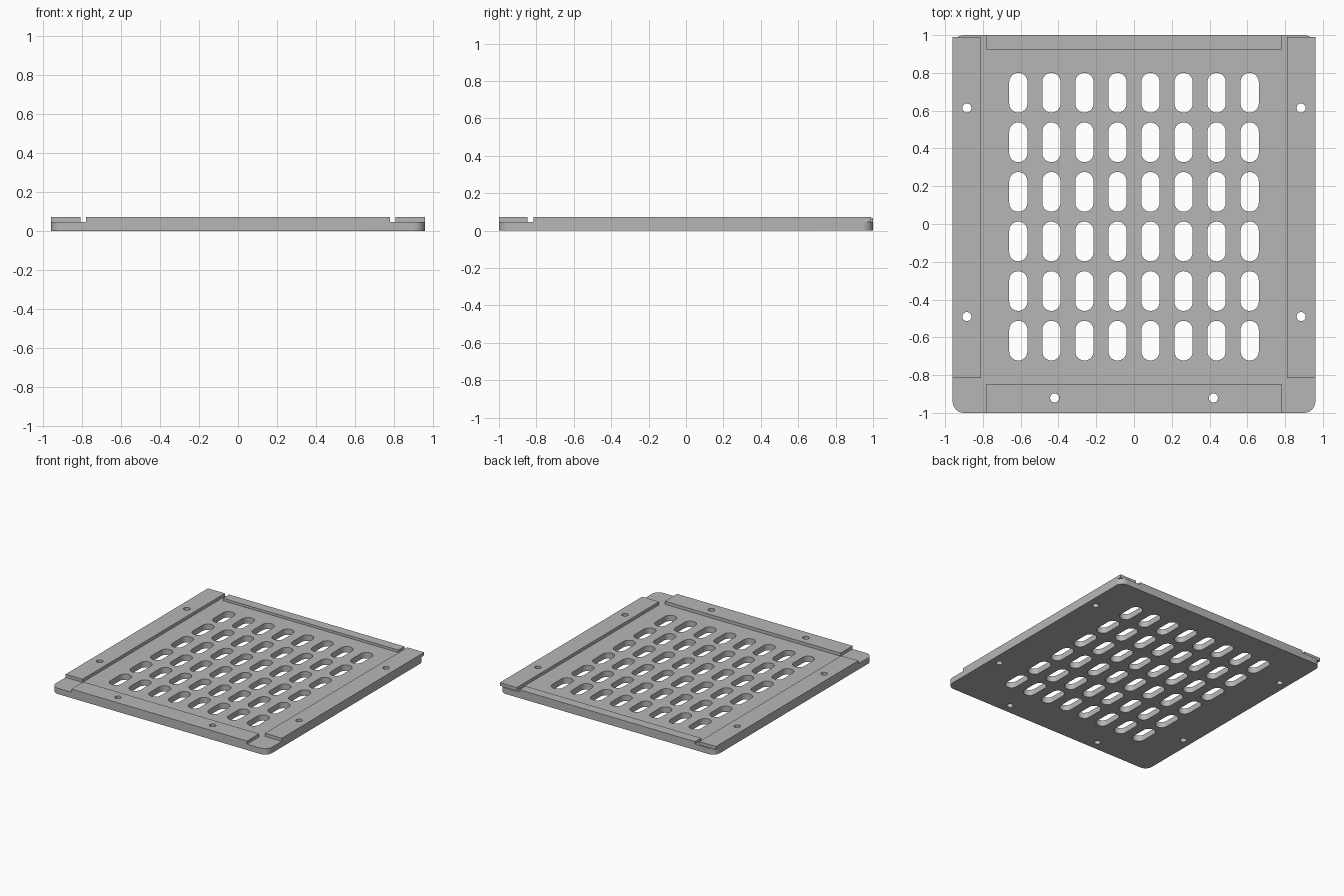
import bpy
from math import pi, cos, sin

cube = bpy.data.objects.get("Cube")
if cube:
    bpy.data.objects.remove(cube, do_unlink=True)

grey = bpy.data.materials.new("sheet grey")
grey.use_nodes = True
grey.diffuse_color = (0.47, 0.47, 0.47, 1)
grey.node_tree.nodes["Principled BSDF"].inputs["Base Color"].default_value = grey.diffuse_color


def rounded(cx, cy, w, h, r, steps=8):
    """Outline of a rectangle with rounded corners (slot or circle when r is large)."""
    points = []
    for k, (sx, sy) in enumerate([(1, 1), (-1, 1), (-1, -1), (1, -1)]):
        for i in range(steps + 1):
            a = (k + i / steps) * pi / 2
            points.append((cx + sx * (w / 2 - r) + r * cos(a),
                           cy + sy * (h / 2 - r) + r * sin(a)))
    return points


def rectangle(x0, x1, y0, y1):
    return [(x0, y0), (x1, y0), (x1, y1), (x0, y1)]


def sheet(name, outlines, z0, z1):
    """Flat sheet: first outline is the rim, the others are cut through."""
    curve = bpy.data.curves.new(name, "CURVE")
    curve.dimensions = "2D"
    curve.fill_mode = "BOTH"
    curve.extrude = (z1 - z0) / 2
    for outline in outlines:
        spline = curve.splines.new("POLY")
        spline.points.add(len(outline) - 1)
        for p, (x, y) in zip(spline.points, outline):
            p.co = (x, y, 0, 1)
        spline.use_cyclic_u = True
    curve.materials.append(grey)
    obj = bpy.data.objects.new(name, curve)
    obj.location.z = (z0 + z1) / 2
    bpy.context.collection.objects.link(obj)
    bpy.ops.object.select_all(action="DESELECT")
    obj.select_set(True)
    bpy.context.view_layer.objects.active = obj
    bpy.ops.object.convert(target="MESH")
    obj = bpy.context.view_layer.objects.active
    # Weld rims and tidy normals
    bpy.ops.object.mode_set(mode="EDIT")
    bpy.ops.mesh.select_all(action="SELECT")
    bpy.ops.mesh.remove_doubles(threshold=0.0001)
    bpy.ops.mesh.normals_make_consistent(inside=False)
    bpy.ops.object.mode_set(mode="OBJECT")
    bpy.ops.object.shade_smooth_by_angle()
    return obj


PLATE_TOP, RAIL_TOP, BACK_TOP = 0.047, 0.072, 0.067
HOLE = 0.048


def hole(x, y):
    return rounded(x, y, HOLE, HOLE, HOLE / 2 - 1e-5, 6)


side_holes = {s: [hole(s * 0.885, y) for y in (0.614, -0.49)] for s in (-1, 1)}
front_holes = [hole(x, -0.921) for x in (-0.42, 0.42)]

# Base plate with ventilation slots
slots = [rounded((c - 3.5) * 0.175, 0.695 - r * 0.2625, 0.096, 0.21, 0.0475)
         for c in range(8) for r in range(6)]
sheet("base_plate",
      [rounded(0, 0, 1.92, 2, 0.06)] + slots + side_holes[-1] + side_holes[1] + front_holes,
      0, PLATE_TOP)

# Raised rails along the edges
for side, name in ((1, "left_rail"), (-1, "right_rail")):
    x0, x1 = sorted((side * 0.81, side * 0.96))
    sheet(name, [rectangle(x0, x1, -0.815, 0.99)] + side_holes[side], PLATE_TOP, RAIL_TOP)
sheet("front_rail", [rectangle(-0.78, 0.78, -1, -0.847)] + front_holes, PLATE_TOP, RAIL_TOP)
sheet("back_rail", [rectangle(-0.78, 0.78, 0.923, 1)], PLATE_TOP, BACK_TOP)
